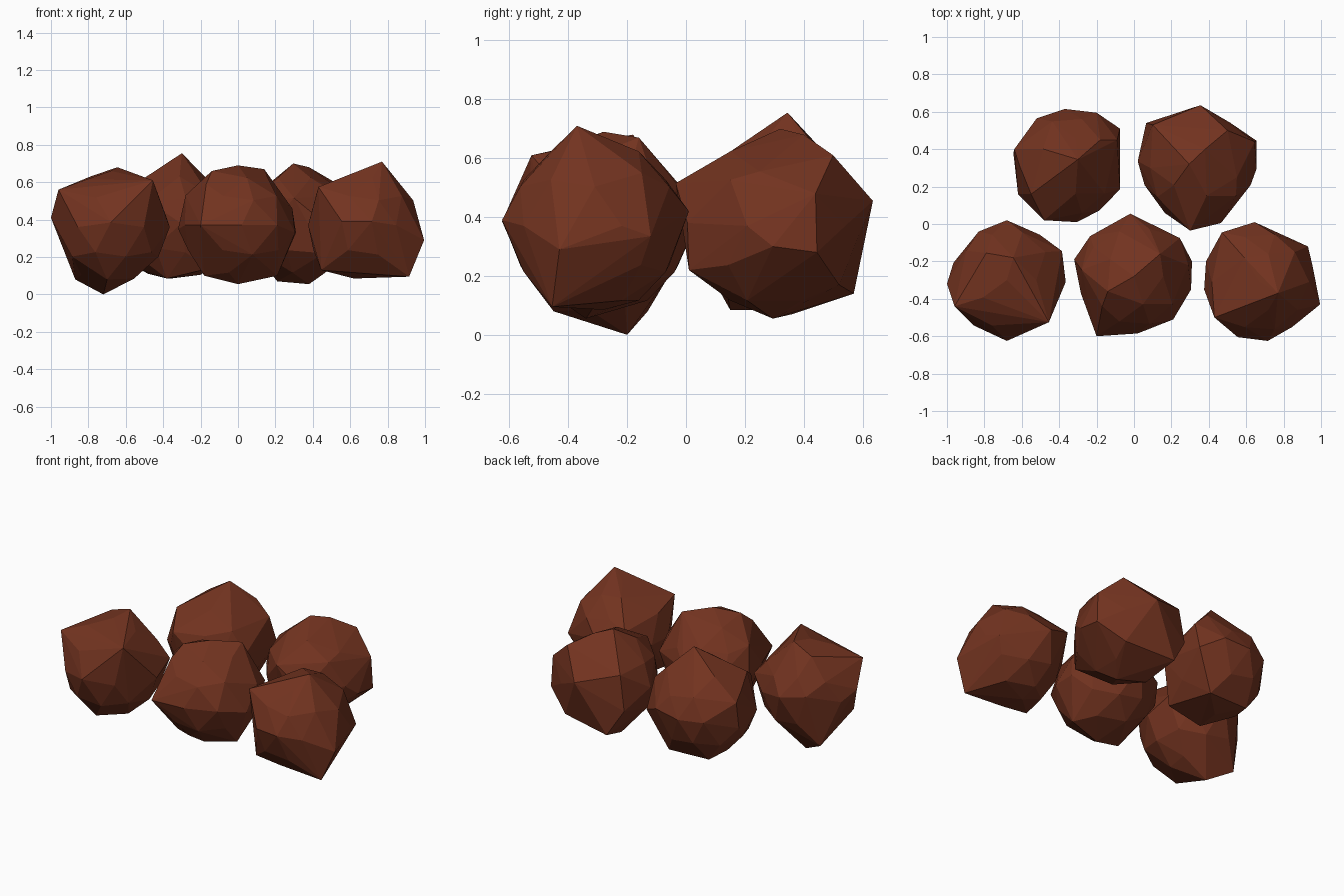
import bpy, bmesh
from mathutils import Vector

brown = bpy.data.materials.new("reddish brown")
brown.diffuse_color = (0.17, 0.033, 0.014, 1)


def lump(name, centre, radius, corners):
    """Faceted ball whose nearest vertices are pulled out to the given corners."""
    c = Vector(centre)
    bm = bmesh.new()
    bmesh.ops.create_icosphere(bm, subdivisions=2, radius=radius)
    free = list(bm.verts)
    for p in corners:
        d = Vector(p) - c
        v = max(free, key=lambda w: w.co.normalized().dot(d.normalized()))
        v.co = d
        free.remove(v)
    # keep the outer skin only, so every lump is a clean convex stone
    hull = bmesh.ops.convex_hull(bm, input=list(bm.verts))
    junk = {e for k in ("geom_interior", "geom_unused") for e in hull[k]
            if isinstance(e, bmesh.types.BMVert)}
    bmesh.ops.delete(bm, geom=list(junk), context='VERTS')
    bmesh.ops.dissolve_limit(bm, angle_limit=0.07, verts=bm.verts, edges=bm.edges)
    bmesh.ops.recalc_face_normals(bm, faces=bm.faces)
    me = bpy.data.meshes.new(name)
    bm.to_mesh(me)
    bm.free()
    me.materials.append(brown)
    ob = bpy.data.objects.new(name, me)
    ob.location = c
    bpy.context.collection.objects.link(ob)


# front row
lump("lump_front_left", (-0.68, -0.30, 0.36), 0.30, [
    (-0.72, -0.20, 0.0), (-0.68, -0.625, 0.385), (-1.0, -0.32, 0.41),
    (-0.96, -0.44, 0.56), (-0.645, -0.18, 0.68), (-0.455, -0.525, 0.61),
    (-0.79, -0.155, 0.63), (-0.365, -0.31, 0.36), (-0.68, 0.02, 0.40),
    (-0.385, -0.145, 0.42), (-0.87, -0.13, 0.08), (-0.555, -0.33, 0.085),
    (-0.70, -0.45, 0.08), (-0.83, -0.04, 0.42), (-0.925, -0.34, 0.30)])
lump("lump_front_middle", (0.0, -0.28, 0.37), 0.298, [
    (0.0, -0.28, 0.69), (-0.2, -0.60, 0.37), (0.02, -0.585, 0.37),
    (0.305, -0.35, 0.33), (0.31, -0.20, 0.33), (0.21, -0.51, 0.37),
    (-0.32, -0.19, 0.35), (-0.02, 0.055, 0.42), (0.245, -0.075, 0.42),
    (0.0, -0.34, 0.055), (-0.14, -0.36, 0.66), (0.14, -0.16, 0.67),
    (-0.28, -0.245, 0.53), (-0.17, -0.44, 0.59), (0.21, -0.31, 0.10),
    (-0.18, -0.36, 0.10), (0.29, -0.22, 0.46), (-0.235, -0.065, 0.42)])
lump("lump_front_right", (0.67, -0.31, 0.37), 0.298, [
    (0.77, -0.37, 0.71), (0.995, -0.43, 0.29), (0.915, -0.455, 0.095),
    (0.62, -0.28, 0.085), (0.375, -0.35, 0.37), (0.43, -0.50, 0.575),
    (0.715, -0.625, 0.39), (0.555, -0.605, 0.39), (0.645, 0.01, 0.42),
    (0.93, -0.12, 0.335), (0.86, -0.15, 0.55), (0.60, -0.44, 0.635),
    (0.445, -0.45, 0.13), (0.47, -0.045, 0.49), (0.59, -0.18, 0.63),
    (0.50, -0.25, 0.12), (0.385, -0.20, 0.37)])

# back row
lump("lump_back_left", (-0.36, 0.31, 0.38), 0.295, [
    (-0.30, 0.345, 0.755), (-0.37, 0.615, 0.40), (-0.20, 0.595, 0.42),
    (-0.075, 0.51, 0.35), (-0.075, 0.185, 0.40), (-0.305, 0.01, 0.38),
    (-0.48, 0.02, 0.50), (-0.64, 0.40, 0.50), (-0.645, 0.38, 0.33),
    (-0.55, 0.16, 0.59), (-0.62, 0.16, 0.36), (-0.38, 0.15, 0.085),
    (-0.48, 0.45, 0.11), (-0.20, 0.46, 0.105), (-0.15, 0.14, 0.14),
    (-0.18, 0.45, 0.63), (-0.52, 0.565, 0.40), (-0.09, 0.45, 0.54)])
lump("lump_back_right", (0.34, 0.30, 0.37), 0.298, [
    (0.295, 0.32, 0.70), (0.355, 0.635, 0.455), (0.645, 0.44, 0.48),
    (0.655, 0.445, 0.28), (0.655, 0.295, 0.30), (0.465, 0.005, 0.38),
    (0.30, -0.035, 0.515), (0.02, 0.335, 0.40), (0.065, 0.54, 0.31),
    (0.10, 0.53, 0.53), (0.38, 0.295, 0.055), (0.21, 0.36, 0.07),
    (0.17, 0.57, 0.14), (0.50, 0.52, 0.17), (0.50, 0.50, 0.61),
    (0.38, 0.40, 0.68), (0.55, 0.25, 0.555), (0.46, 0.01, 0.22)])
